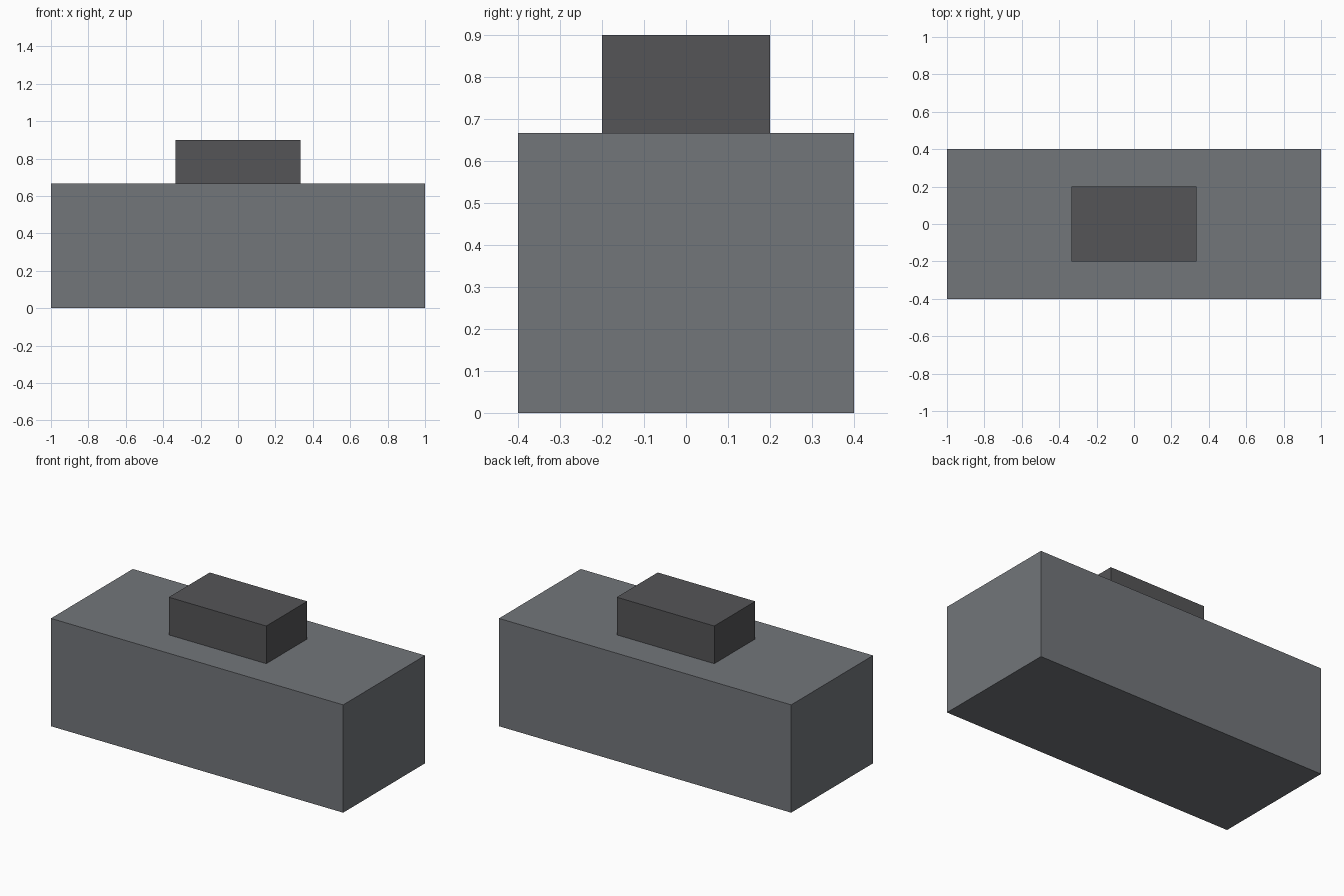
import bpy

if "Cube" in bpy.data.objects:
    bpy.data.objects.remove(bpy.data.objects["Cube"])


def material(name, colour):
    mat = bpy.data.materials.new(name)
    mat.diffuse_color = (*colour, 1.0)
    mat.use_nodes = True
    mat.node_tree.nodes["Principled BSDF"].inputs["Base Color"].default_value = mat.diffuse_color
    return mat


def block(name, size, bottom, mat):
    """Centred box standing on the given height."""
    bpy.ops.mesh.primitive_cube_add(size=1, location=(0, 0, bottom + size[2] / 2))
    obj = bpy.context.object
    obj.name = name
    obj.scale = size
    bpy.ops.object.transform_apply(location=False, rotation=False, scale=True)
    obj.data.materials.append(mat)
    return obj


BODY_HEIGHT = 0.667

# Large lower body
block("body", (2.0, 0.8, BODY_HEIGHT), 0.0,
      material("slate_grey", (0.17, 0.18, 0.195)))

# Small darker block resting on the middle of the body
block("top_block", (0.667, 0.4, 0.9 - BODY_HEIGHT), BODY_HEIGHT,
      material("dark_grey", (0.09, 0.09, 0.095)))
